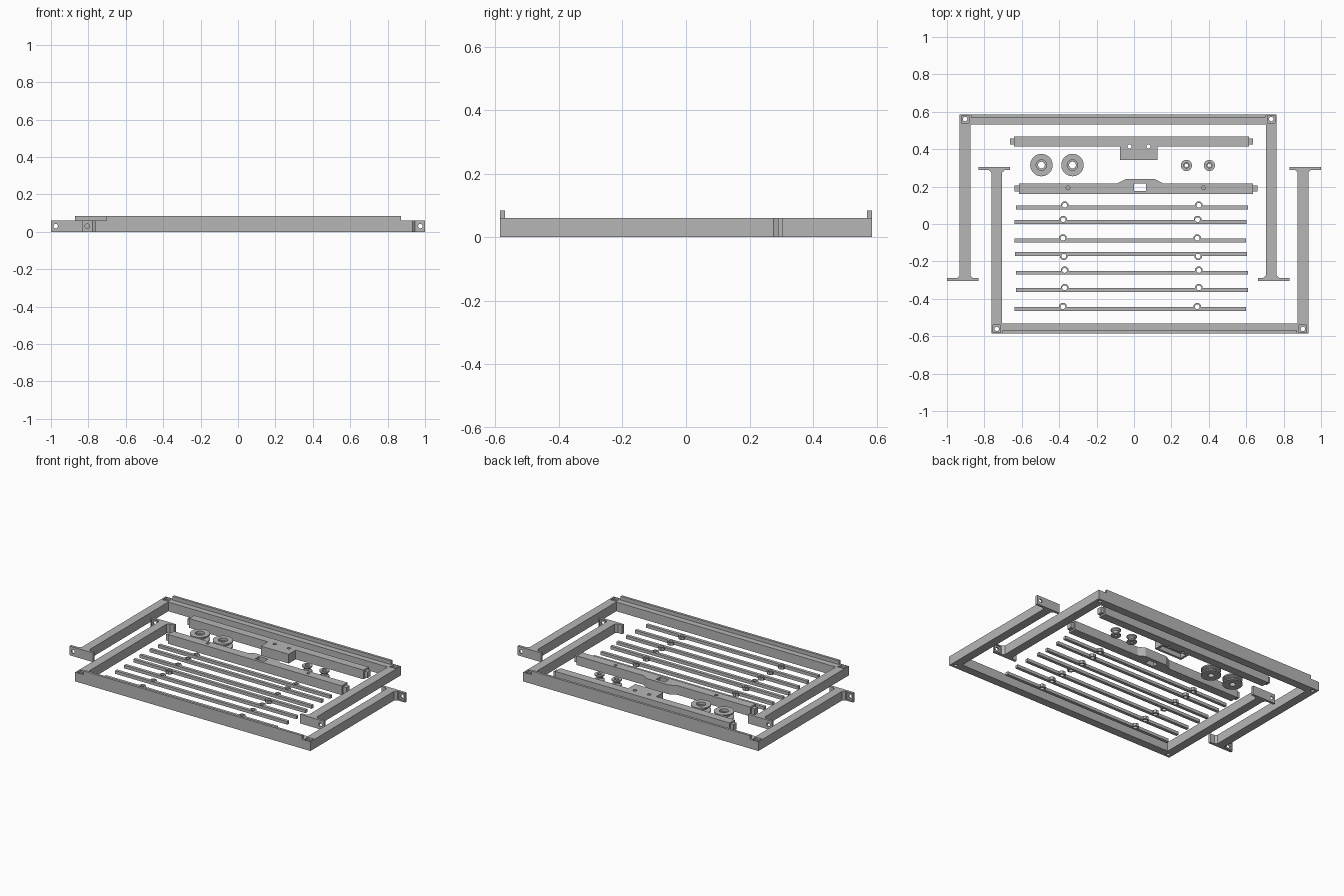
import bpy, bmesh, math

cube = bpy.data.objects.get("Cube")
if cube:
    bpy.data.objects.remove(cube, do_unlink=True)

grey = bpy.data.materials.new("plain_grey")
grey.use_nodes = True
grey.diffuse_color = (0.47, 0.47, 0.47, 1)
grey.node_tree.nodes["Principled BSDF"].inputs["Base Color"].default_value = grey.diffuse_color

H = 0.06  # height of frames and bars


def finish(name, bm):
    bmesh.ops.recalc_face_normals(bm, faces=bm.faces)
    mesh = bpy.data.meshes.new(name)
    bm.to_mesh(mesh)
    bm.free()
    mesh.materials.append(grey)
    obj = bpy.data.objects.new(name, mesh)
    bpy.context.collection.objects.link(obj)
    return obj


def prism(name, outline, z0, z1):
    bm = bmesh.new()
    face = bm.faces.new([bm.verts.new((x, y, z0)) for x, y in outline])
    new = bmesh.ops.extrude_face_region(bm, geom=[face])["geom"]
    verts = [v for v in new if isinstance(v, bmesh.types.BMVert)]
    bmesh.ops.translate(bm, verts=verts, vec=(0, 0, z1 - z0))
    return finish(name, bm)


def box(name, x0, x1, y0, y1, z0, z1):
    return prism(name, [(x0, y0), (x1, y0), (x1, y1), (x0, y1)], z0, z1)


def cylinder(name, x, y, r, z0, z1, sides=20):
    turn = 2 * math.pi / sides
    pts = [(x + r * math.cos(turn * (i + 0.5)), y + r * math.sin(turn * (i + 0.5)))
           for i in range(sides)]
    return prism(name, pts, z0, z1)


def combine(obj, others, operation):
    # Apply each boolean, then drop the helper
    for other in others:
        mod = obj.modifiers.new("combine", "BOOLEAN")
        mod.operation, mod.solver, mod.object = operation, "EXACT", other
        bpy.context.view_layer.update()
        result = obj.evaluated_get(bpy.context.evaluated_depsgraph_get())
        mesh = bpy.data.meshes.new_from_object(result)
        obj.modifiers.clear()
        obj.data = mesh
        bpy.data.objects.remove(other, do_unlink=True)


def smooth(obj):
    bpy.ops.object.select_all(action="DESELECT")
    obj.select_set(True)
    bpy.context.view_layer.objects.active = obj
    bpy.ops.object.shade_smooth_by_angle(angle=math.radians(30))


def leg(outer, inner, side):
    # Leg end with a chamfered foot flange, from outer edge to inner edge
    return [(outer, -0.275), (outer + side * 0.014, -0.289), (outer + side * 0.069, -0.289),
            (outer + side * 0.069, -0.305), (inner - side * 0.044, -0.305),
            (inner - side * 0.044, -0.289), (inner - side * 0.014, -0.289), (inner, -0.275)]


# Back frame: U outline with two flanged legs
L, R = -0.932, 0.763
outline = [(L, 0.586), (R, 0.586)] + leg(R, R - 0.057, 1)
outline += [(R - 0.057, 0.532), (L + 0.057, 0.532)] + leg(L, L + 0.057, -1)[::-1]
frame = prism("back_frame", outline, 0, H)
cuts = []
for x, side in ((L, -1), (R, 1)):
    # Corner nut seats with through holes
    cx = x - side * 0.029
    cuts.append(box("seat", cx - 0.02, cx + 0.02, 0.541, 0.581, H - 0.014, H + 0.02))
    cuts.append(cylinder("hole", cx, 0.561, 0.012, -0.02, H + 0.02))
    # Flange holes with square seats on the leg side
    fx = x + side * 0.043
    bore = cylinder("bore", 0, 0, 0.012, -0.04, 0.04)
    bore.rotation_euler.x = math.pi / 2
    bore.location = (fx, -0.297, H / 2)
    cuts.append(bore)
    cuts.append(box("nut", fx - 0.022, fx + 0.022, -0.296, -0.28, 0.008, 0.052))
combine(frame, cuts, "DIFFERENCE")
# Raised lip along the outer edge
combine(frame, [box("lip", -0.871, 0.702, 0.570, 0.586, H - 0.01, 0.084)], "UNION")

front = bpy.data.objects.new("front_frame", frame.data)
front.rotation_euler.z = math.pi
bpy.context.collection.objects.link(front)

# Rear cross bar with end tenons and a hollow tongue plate
rear = box("rear_bar", -0.642, 0.615, 0.414, 0.468, 0, H)
combine(rear, [box("tenons", -0.663, 0.636, 0.425, 0.457, 0.01, 0.05),
               box("tongue", -0.075, 0.126, 0.342, 0.43, 0, H)], "UNION")
combine(rear, [box("pocket", -0.06, 0.111, 0.357, 0.405, -0.02, 0.03)]
        + [cylinder("hole", x, 0.414, 0.011, -0.02, H + 0.02) for x in (-0.024, 0.078)],
        "DIFFERENCE")

# Middle cross bar with a tapered hump and a square window
middle = prism("middle_bar", [(-0.615, 0.16), (0.636, 0.16), (0.636, 0.217), (0.155, 0.217),
                              (0.112, 0.24), (-0.045, 0.24), (-0.09, 0.217), (-0.615, 0.217)], 0, H)
combine(middle, [box("tenons", -0.639, 0.66, 0.174, 0.206, 0.01, 0.05)], "UNION")
combine(middle, [box("window", 0, 0.064, 0.177, 0.217, -0.02, H + 0.02)]
        + [cylinder("hole", x, 0.193, 0.01, 0.02, H + 0.02) for x in (-0.353, 0.372)],
        "DIFFERENCE")


def spool(name, x, y, rim, core, seat, hole):
    # Lathe a grooved wheel with a stepped centre hole
    profile = [(hole, 0), (rim, 0), (rim, 0.008), (core, 0.016), (core, 0.026),
               (rim, 0.034), (rim, 0.042), (seat, 0.042), (seat, 0.025), (hole, 0.025)]
    n = 40
    bm = bmesh.new()
    rings = [[bm.verts.new((r * math.cos(2 * math.pi * i / n), r * math.sin(2 * math.pi * i / n), z))
              for i in range(n)] for r, z in profile]
    for a, b in zip(rings, rings[1:] + rings[:1]):
        for i in range(n):
            j = (i + 1) % n
            bm.faces.new((a[i], a[j], b[j], b[i]))
    obj = finish(name, bm)
    obj.location = (x, y, 0)
    smooth(obj)


# Wheels
for i, x in enumerate((-0.495, -0.329)):
    spool(f"large_wheel_{i + 1}", x, 0.315, 0.06, 0.037, 0.028, 0.018)
for i, x in enumerate((0.28, 0.403)):
    spool(f"small_wheel_{i + 1}", x, 0.313, 0.03, 0.02, 0.014, 0.009)

# Slats: y, x shift, side on which the eyelets bulge
slats = [(0.088, 0, 1), (0.011, -0.007, 1), (-0.088, -0.009, 1), (-0.16, -0.004, -1),
         (-0.26, 0, 1), (-0.353, 0, 1), (-0.454, -0.009, 1)]
T = 0.02
for i, (y, dx, side) in enumerate(slats):
    slat = box(f"slat_{i + 1}", -0.631 + dx, 0.609 + dx, y - 0.01, y + 0.01, 0, T)
    spots = [(x + dx, y + side * 0.012) for x in (-0.371, 0.347)]
    combine(slat, [cylinder("eye", *p, 0.022, 0, T, 8) for p in spots], "UNION")
    combine(slat, [cylinder("hole", *p, 0.013, -0.02, T + 0.02, 16) for p in spots], "DIFFERENCE")
